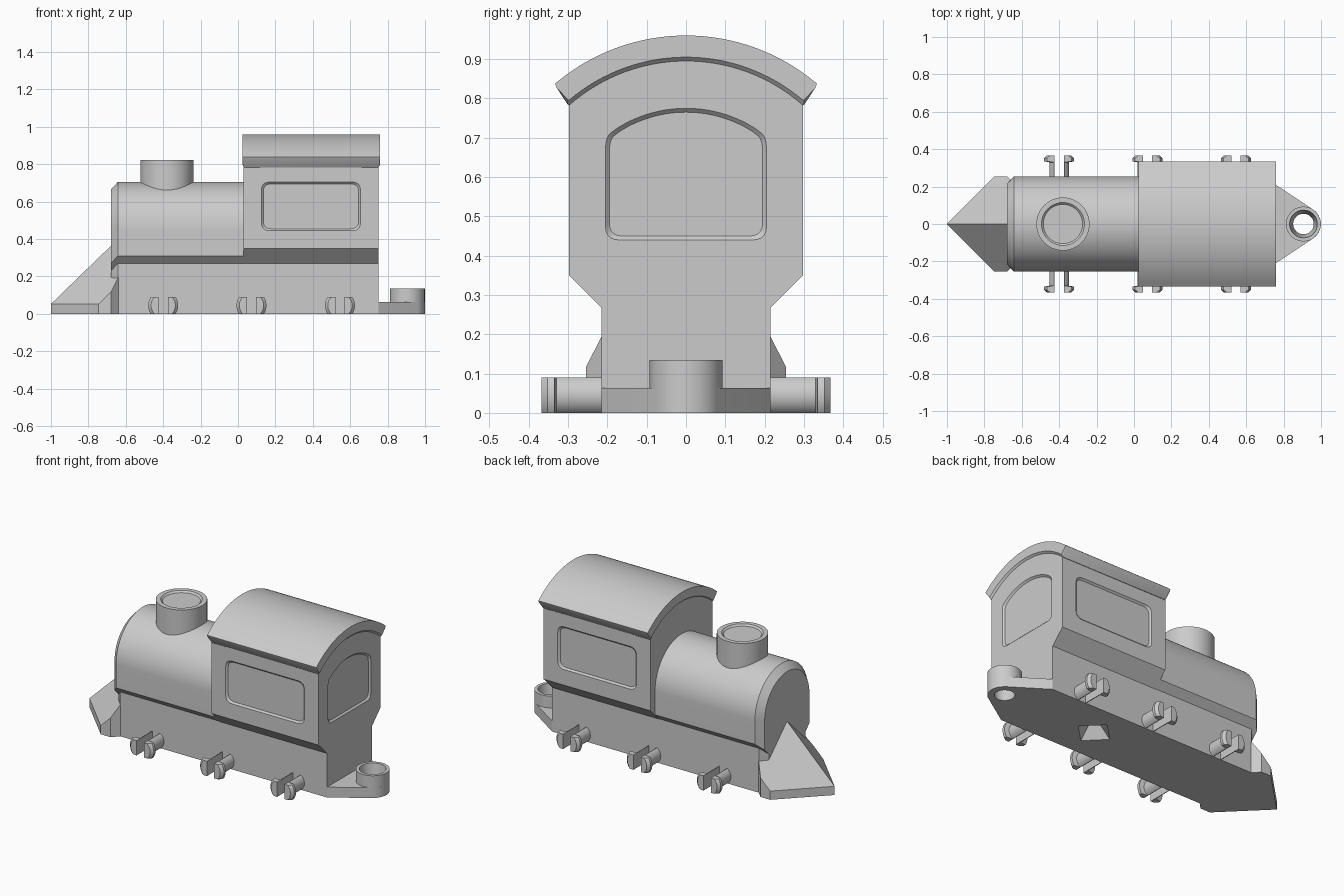
import bpy, bmesh, math
from mathutils import Vector

if "Cube" in bpy.data.objects:
    bpy.data.objects.remove(bpy.data.objects["Cube"])


def loft(name, sections):
    """Closed solid through equal-length loops of 3D points."""
    bm = bmesh.new()
    loops = [[bm.verts.new(p) for p in s] for s in sections]
    n = len(loops[0])
    for a, b in zip(loops, loops[1:]):
        for i in range(n):
            j = (i + 1) % n
            bm.faces.new((a[i], a[j], b[j], b[i]))
    bm.faces.new(loops[0][::-1])
    bm.faces.new(loops[-1])
    return finish(name, bm)


def finish(name, bm):
    bmesh.ops.recalc_face_normals(bm, faces=bm.faces)
    me = bpy.data.meshes.new(name)
    bm.to_mesh(me)
    bm.free()
    ob = bpy.data.objects.new(name, me)
    bpy.context.collection.objects.link(ob)
    return ob


def activate(ob):
    bpy.ops.object.select_all(action='DESELECT')
    ob.select_set(True)
    bpy.context.view_layer.objects.active = ob


def cut(ob, cutter):
    m = ob.modifiers.new("cut", 'BOOLEAN')
    m.operation, m.solver, m.object = 'DIFFERENCE', 'EXACT', cutter
    activate(ob)
    bpy.ops.object.modifier_apply(modifier=m.name)


def drop(cutter):
    bpy.data.objects.remove(cutter, do_unlink=True)


def arc(cx, cy, r, a0, a1, n):
    return [(cx + r * math.cos(math.radians(a0 + (a1 - a0) * i / n)),
             cy + r * math.sin(math.radians(a0 + (a1 - a0) * i / n))) for i in range(n + 1)]


def roof_arc(r, half, n=32):
    """Arc about the cab's curve centre, from +half to -half."""
    a = math.degrees(math.acos(half / r))
    return arc(0, 0.446, r, a, 180 - a, n)


def rounded(pts, r, n=5):
    out, k = [], len(pts)
    for i in range(k):
        p, a, b = Vector(pts[i]), Vector(pts[i - 1]), Vector(pts[(i + 1) % k])
        da, db = a - p, b - p
        s = p + da.normalized() * min(r, da.length * 0.45)
        e = p + db.normalized() * min(r, db.length * 0.45)
        for j in range(n + 1):
            t = j / n
            out.append(tuple(s * (1 - t) ** 2 + p * 2 * t * (1 - t) + e * t * t))
    return out


def grow(pts, d):
    us, vs = [p[0] for p in pts], [p[1] for p in pts]
    cu, cv = (max(us) + min(us)) / 2, (max(vs) + min(vs)) / 2
    hu, hv = max(us) - cu, max(vs) - cv
    return [(cu + (u - cu) * (hu + d) / hu, cv + (v - cv) * (hv + d) / hv) for u, v in pts]


def at_x(x, pts):
    return [(x, y, z) for y, z in pts]


def at_y(y, pts):
    return [(x, y, z) for x, z in pts]


def at_z(z, pts):
    return [(x, y, z) for x, y in pts]


# Boiler and front chassis, chamfered at the nose
def boiler_profile(d):
    right = [(0.215 - d, 0), (0.215 - d, 0.27 - d), (0.255 - d, 0.31 - d)]
    return right + arc(0, 0.45, 0.255 - d, 0, 180, 48) + [(-y, z) for y, z in right[::-1]]


boiler = loft("boiler", [at_x(-0.68, boiler_profile(0.04)), at_x(-0.642, boiler_profile(0)),
                         at_x(0.03, boiler_profile(0))])

# Cab and rear chassis
side = [(0.215, 0), (0.215, 0.268), (0.297, 0.35)]
cab_profile = side + roof_arc(0.47, 0.297) + [(-y, z) for y, z in side[::-1]]
cab = loft("cab", [at_x(0.03, cab_profile), at_x(0.75, cab_profile)])

# Recessed side windows, rear window and underside pocket
win = rounded([(0.125, 0.445), (0.655, 0.445), (0.655, 0.705), (0.125, 0.705)], 0.045)
for s in (-1, 1):
    c = loft("window_cutter", [at_y(s * 0.307, grow(win, 0.01)), at_y(s * 0.287, grow(win, -0.01))])
    cut(cab, c)
    drop(c)
arch = rounded([(-0.205, 0.44), (0.205, 0.44), (0.205, 0.70)]
               + roof_arc(0.329, 0.18, 16) + [(-0.205, 0.70)], 0.035)
c = loft("window_cutter", [at_x(0.76, grow(arch, 0.01)), at_x(0.74, grow(arch, -0.01))])
cut(cab, c)
drop(c)
c = loft("pocket_cutter", [at_z(-0.01, arc(0.28, 0, 0.12, 0, 270, 3)),
                           at_z(0.109, arc(0.28, 0, 0.001, 0, 270, 3))])
cut(cab, c)
drop(c)


# Curved roof with overhanging eaves
def roof_profile(r):
    z = 0.446 + math.sqrt(r * r - 0.297 ** 2)
    inner = roof_arc(r, 0.297)[::-1]
    return (roof_arc(0.514, 0.328) + [(-0.333, 0.838), (-0.329, 0.827), (-0.30, z)]
            + inner + [(0.30, z), (0.329, 0.827), (0.333, 0.838)])


roof = loft("roof", [at_x(0.025, roof_profile(0.459)), at_x(0.035, roof_profile(0.449)),
                     at_x(0.75, roof_profile(0.449)), at_x(0.76, roof_profile(0.459))])

# Chimney with shallow recessed top
chimney = loft("chimney", [at_z(z, arc(-0.38, 0, 0.142, 0, 352.5, 47)) for z in (0.62, 0.822)])
c = loft("chimney_cutter", [at_z(0.832, arc(-0.38, 0, 0.125, 0, 352.5, 47)),
                            at_z(0.812, arc(-0.38, 0, 0.105, 0, 352.5, 47))])
cut(chimney, c)
drop(c)

# Wedge-shaped track plough
bm = bmesh.new()
for x, y in ((-1, 0), (-0.745, 0.255), (-0.68, 0.255), (-0.64, 0.215), (-0.64, 0)):
    for s in (-1, 1):
        bm.verts.new((x, s * y, 0))
        bm.verts.new((x, s * y, 0.053 + (x + 1) * 0.97 - y * 0.97))
bmesh.ops.remove_doubles(bm, verts=bm.verts, dist=1e-5)
bmesh.ops.convex_hull(bm, input=bm.verts)
bmesh.ops.dissolve_limit(bm, angle_limit=0.01, verts=bm.verts, edges=bm.edges)
plough = finish("plough", bm)

# Rear coupling plate and collar with tapered hole
tongue = [(0.74, -0.215), (0.75, -0.215)] + arc(0.906, 0, 0.093, -56, 56, 20) \
    + [(0.75, 0.215), (0.74, 0.215)]
plate = loft("coupling_plate", [at_z(0, tongue), at_z(0.063, tongue)])
collar = loft("coupling_collar", [at_z(z, arc(0.906, 0, 0.093, 0, 352.5, 47)) for z in (0, 0.135)])
c = loft("hole_cutter", [at_z(-0.02, arc(0.906, 0, 0.052, 0, 352.5, 47)),
                         at_z(0.155, arc(0.906, 0, 0.077, 0, 352.5, 47))])
cut(plate, c)
cut(collar, c)
drop(c)


# Split snap-in axle pins, two halves per wheel position
def pin_section(cx, y, r, sx, sy):
    a = math.degrees(math.asin(0.045 / r))
    pts = [(0.025, -0.045)] + arc(0, 0, r, -a, a, 12) + [(0.025, 0.045)]
    return [(cx + sx * x, sy * y, 0.045 + z) for x, z in pts]


pins = []
for cx in (-0.4, 0.072, 0.545):
    for sy in (-1, 1):
        for sx in (-1, 1):
            rings = ((0.205, 0.053), (0.33, 0.053), (0.335, 0.08), (0.352, 0.08), (0.367, 0.065))
            pins.append(loft("axle_pin", [pin_section(cx, y, r, sx, sy) for y, r in rings]))

# Smooth curves, sharp edges
for ob in [boiler, cab, roof, chimney, plate, collar] + pins:
    activate(ob)
    bpy.ops.object.shade_smooth_by_angle(angle=math.radians(25))
